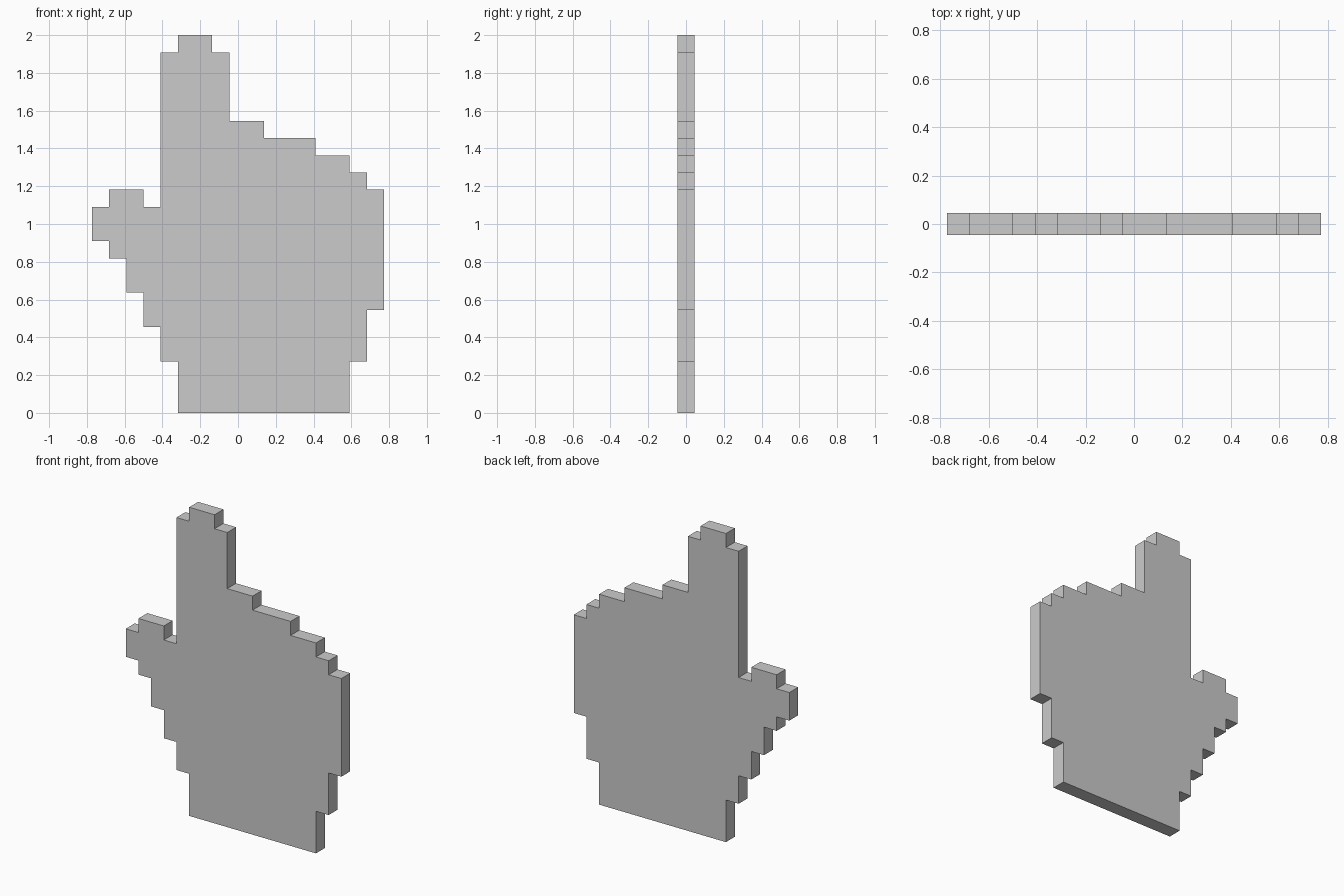
import bpy, bmesh

if "Cube" in bpy.data.objects:
    bpy.data.objects.remove(bpy.data.objects["Cube"])

CELL = 2 / 22          # one pixel of the cursor grid
WIDTH = 17             # grid columns

# Stepped outline in grid cells (column, row), counter-clockwise from the front
outline = [
    # wrist and right side of the palm
    (5, 0), (15, 0), (15, 3), (16, 3), (16, 6), (17, 6), (17, 13),
    # knuckles
    (16, 13), (16, 14), (15, 14), (15, 15), (13, 15), (13, 16),
    (10, 16), (10, 17), (8, 17),
    # index finger
    (8, 21), (7, 21), (7, 22), (5, 22), (5, 21), (4, 21), (4, 12),
    # thumb
    (3, 12), (3, 13), (1, 13), (1, 12), (0, 12), (0, 10),
    # left side of the palm
    (1, 10), (1, 9), (2, 9), (2, 7), (3, 7), (3, 5), (4, 5), (4, 3), (5, 3),
]

# Front face, extruded one cell deep
bm = bmesh.new()
verts = [bm.verts.new(((c - WIDTH / 2) * CELL, -CELL / 2, r * CELL)) for c, r in outline]
front = bm.faces.new(verts)
ext = bmesh.ops.extrude_face_region(bm, geom=[front], use_keep_orig=True)
back = [g for g in ext["geom"] if isinstance(g, bmesh.types.BMVert)]
bmesh.ops.translate(bm, verts=back, vec=(0, CELL, 0))
bmesh.ops.recalc_face_normals(bm, faces=bm.faces)

mesh = bpy.data.meshes.new("pointing_hand")
bm.to_mesh(mesh)
bm.free()
hand = bpy.data.objects.new("pointing_hand", mesh)
bpy.context.collection.objects.link(hand)
